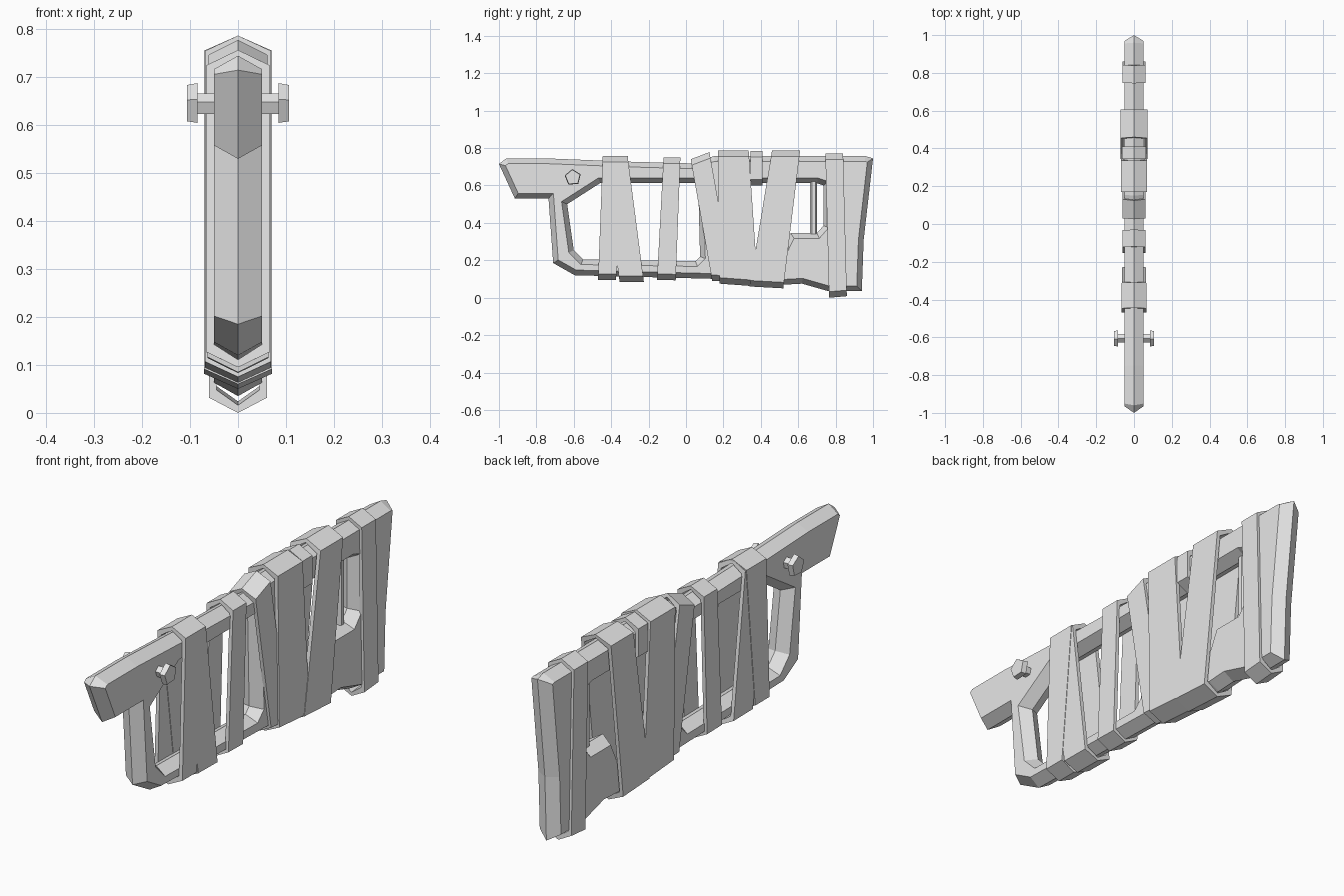
import bpy, bmesh, math
from mathutils import Vector, Matrix

cube = bpy.data.objects.get("Cube")
if cube:
    bpy.data.objects.remove(cube, do_unlink=True)

GREY = (0.8, 0.8, 0.8, 1.0)
mat = bpy.data.materials.new("plain grey")
mat.use_nodes = True
mat.diffuse_color = GREY
mat.node_tree.nodes["Principled BSDF"].inputs["Base Color"].default_value = GREY


def finish(bm, name):
    bmesh.ops.recalc_face_normals(bm, faces=bm.faces[:])
    mesh = bpy.data.meshes.new(name)
    bm.to_mesh(mesh)
    bm.free()
    mesh.materials.append(mat)
    obj = bpy.data.objects.new(name, mesh)
    bpy.context.collection.objects.link(obj)
    return obj


def offset(loop, d):
    """Shift a closed (y, z) loop inward by d with mitred corners."""
    pts = [Vector(p) for p in loop]
    n = len(pts)
    area = sum(pts[i - 1].x * pts[i].y - pts[i].x * pts[i - 1].y for i in range(n))
    if area < 0:
        d = -d
    out = []
    for i, p in enumerate(pts):
        a = (p - pts[i - 1]).normalized()
        b = (pts[(i + 1) % n] - p).normalized()
        na, nb = Vector((-a.y, a.x)), Vector((-b.y, b.x))
        out.append(p + (na + nb) * d / (1 + na.dot(nb)))
    return out


# Stock frame: a flat plate whose rims all rise to a central crest
HALF, BEVEL = 0.05, 0.028
outline = [(-0.96, 0.745), (-1.0, 0.715), (-0.915, 0.53), (-0.735, 0.53),
           (-0.71, 0.185), (-0.595, 0.12), (0.18, 0.10), (0.53, 0.07),
           (0.62, 0.075), (0.76, 0.035), (0.94, 0.035), (0.95, 0.31),
           (1.0, 0.745), (0.96, 0.757), (0.15, 0.757), (0.03, 0.718),
           (-0.3, 0.727), (-0.75, 0.745)]
grip_hole = [(-0.46, 0.612), (-0.635, 0.50), (-0.60, 0.255), (-0.55, 0.205),
             (0.05, 0.195), (0.075, 0.22), (0.065, 0.612)]
rear_hole = [(0.21, 0.612), (0.21, 0.20), (0.48, 0.18), (0.56, 0.345),
             (0.70, 0.345), (0.735, 0.385), (0.735, 0.60), (0.70, 0.612)]

bm = bmesh.new()
rims = {1: [], -1: []}
for loop, d in ((outline, BEVEL), (grip_hole, -BEVEL), (rear_hole, -BEVEL)):
    crest = [bm.verts.new((0, y, z)) for y, z in loop]
    for side in (1, -1):
        edge = [bm.verts.new((side * HALF, p.x, p.y)) for p in offset(loop, d)]
        for i in range(len(edge)):
            bm.faces.new((crest[i - 1], crest[i], edge[i], edge[i - 1]))
            rims[side].append(bm.edges.get((edge[i - 1], edge[i])))
for side in (1, -1):
    bmesh.ops.triangle_fill(bm, edges=rims[side], use_beauty=True, normal=(side, 0, 0))
finish(bm, "stock_frame")


# Wraps: hollow six-sided sleeves, slanting from a top span to a bottom span
def wrap(name, top, bottom, half, wall=0.016, slope=0.032):
    """top and bottom are (y start, y end, z start, z end) of the crests."""
    bm = bmesh.new()
    rings = []
    for k in (0, 1):
        hi = Vector((0, top[k], top[k + 2]))
        lo = Vector((0, bottom[k], bottom[k + 2]))
        axis = (lo - hi).normalized()
        for inset in (0, wall):
            w, a, b = half - inset, hi + axis * inset, lo - axis * inset
            sx = Vector((w, 0, 0))
            c, d = a + axis * slope, b - axis * slope
            rings.append([bm.verts.new(p) for p in (a, c + sx, d + sx, b, d - sx, c - sx)])
    out0, in0, out1, in1 = rings
    for r, s in ((out0, out1), (out1, in1), (in1, in0), (in0, out0)):
        for i in range(6):
            bm.faces.new((r[i - 1], r[i], s[i], s[i - 1]))
    finish(bm, name)


wrap("front_wrap_upright", (-0.445, -0.31, 0.757, 0.757), (-0.47, -0.375, 0.095, 0.095), 0.066)
wrap("front_wrap_slanted", (-0.445, -0.312, 0.755, 0.755), (-0.355, -0.225, 0.085, 0.083), 0.064)
wrap("narrow_wrap", (-0.12, -0.03, 0.75, 0.75), (-0.155, -0.055, 0.095, 0.093), 0.062)
wrap("middle_wrap_slanted", (0.025, 0.125, 0.74, 0.778), (0.14, 0.25, 0.09, 0.085), 0.062)
wrap("middle_wrap_wide", (0.17, 0.335, 0.787, 0.787), (0.18, 0.385, 0.075, 0.06), 0.069)
wrap("rail_wrap", (0.345, 0.41, 0.783, 0.783), (0.345, 0.41, 0.60, 0.60), 0.063)
wrap("rear_wrap_slanted", (0.46, 0.61, 0.787, 0.787), (0.34, 0.52, 0.06, 0.05), 0.071)
wrap("butt_wrap", (0.745, 0.84, 0.772, 0.772), (0.765, 0.86, 0.0, 0.008), 0.061)


# Rods and pegs
def prism(name, sides, radius, depth, place, top_radius=None):
    bm = bmesh.new()
    bmesh.ops.create_cone(bm, cap_ends=True, segments=sides, radius1=radius,
                          radius2=top_radius or radius, depth=depth, matrix=place)
    finish(bm, name)


prism("rear_hole_rod", 6, 0.019, 0.29, Matrix.Translation((0, 0.682, 0.485)))

peg = Vector((0, -0.605, 0.643))
turn = Matrix.Rotation(math.pi / 2, 4, 'Y')
spin = Matrix.Rotation(math.radians(22), 4, 'X')
prism("peg_bar", 5, 0.023, 0.18, Matrix.Translation(peg) @ spin @ turn)
for side, label in ((1, "left"), (-1, "right")):
    place = Matrix.Translation(peg + Vector((side * 0.095, 0, 0))) @ spin
    prism(label + "_peg_head", 5, 0.045, 0.022,
          place @ Matrix.Rotation(side * math.pi / 2, 4, 'Y'), 0.041)
